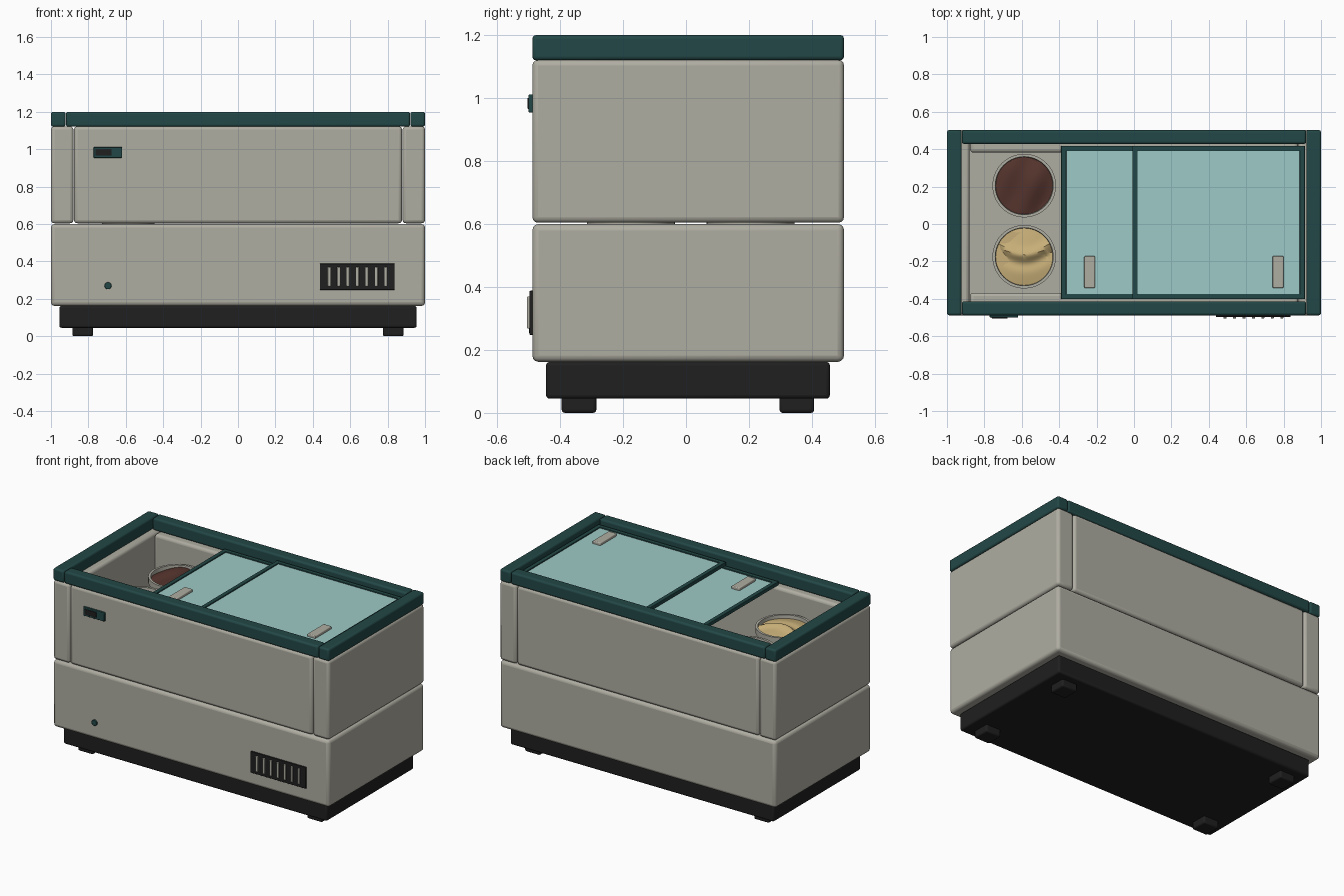
import bpy
import bmesh
import math

if "Cube" in bpy.data.objects:
    bpy.data.objects.remove(bpy.data.objects["Cube"])


def material(name, r, g, b):
    m = bpy.data.materials.new(name)
    m.use_nodes = True
    m.diffuse_color = (r, g, b, 1)
    m.node_tree.nodes["Principled BSDF"].inputs["Base Color"].default_value = (r, g, b, 1)
    return m


ENAMEL = material("warm grey enamel", 0.43, 0.42, 0.36)
TEAL = material("dark teal trim", 0.016, 0.064, 0.062)
BLACK = material("black plastic", 0.014, 0.014, 0.014)
GLASS = material("pale aqua glass", 0.34, 0.59, 0.57)
CHOCOLATE = material("chocolate ice cream", 0.09, 0.034, 0.026)
VANILLA = material("vanilla ice cream", 0.58, 0.43, 0.19)


def finish(name, bm, mat, bevel=0.0):
    """Turn a bmesh into a smooth-shaded object, with rounded edges if asked."""
    bmesh.ops.recalc_face_normals(bm, faces=bm.faces)
    mesh = bpy.data.meshes.new(name)
    bm.to_mesh(mesh)
    bm.free()
    mesh.materials.append(mat)
    ob = bpy.data.objects.new(name, mesh)
    bpy.context.collection.objects.link(ob)
    if bevel:
        mod = ob.modifiers.new("rounded edges", "BEVEL")
        mod.width = bevel
        mod.segments = 3
    bpy.ops.object.select_all(action="DESELECT")
    ob.select_set(True)
    bpy.context.view_layer.objects.active = ob
    bpy.ops.object.shade_smooth_by_angle()
    return ob


def box(name, x, y, z, mat, bevel=0.0):
    """Box from (low, high) ranges on each axis."""
    bm = bmesh.new()
    bmesh.ops.create_cube(bm, size=1)
    for v in bm.verts:
        v.co = [lo + (c + 0.5) * (hi - lo) for c, (lo, hi) in zip(v.co, (x, y, z))]
    return finish(name, bm, mat, bevel)


def lathe(name, profile, centre, mat, height=None, segments=40):
    """Spin (radius, z) points around a vertical axis; height adds surface relief."""
    bm = bmesh.new()
    rings = []
    for r, z in profile:
        ring = []
        for i in range(segments):
            a = math.tau * i / segments
            x, y = r * math.cos(a), r * math.sin(a)
            dz = height(x, y) if height else 0
            ring.append(bm.verts.new((centre[0] + x, centre[1] + y, z + dz)))
        rings.append(ring)
    for low, high in zip(rings, rings[1:]):
        for i in range(segments):
            j = (i + 1) % segments
            bm.faces.new((low[i], low[j], high[j], high[i]))
    bm.faces.new(rings[0])
    bm.faces.new(rings[-1])
    return finish(name, bm, mat)


FRONT, BACK = -0.488, 0.502
WALL = 0.12
DEPTH = (FRONT, BACK)

# Plinth and feet
box("plinth", (-0.955, 0.955), (-0.445, 0.457), (0.045, 0.162), BLACK, 0.012)
for side, sx in (("left", 0.83), ("right", -0.83)):
    for end, sy in (("front", -0.34), ("back", 0.352)):
        box(f"{end}_{side}_foot", (sx - 0.055, sx + 0.055), (sy - 0.055, sy + 0.055),
            (0, 0.06), BLACK, 0.01)

# Lower cabinet, then an open well of four walls on top of it
box("lower_cabinet", (-1, 1), DEPTH, (0.162, 0.6), ENAMEL, 0.02)
UPPER = (0.604, 1.122)
box("left_wall", (1 - WALL, 1), DEPTH, UPPER, ENAMEL, 0.018)
box("right_wall", (-1, WALL - 1), DEPTH, UPPER, ENAMEL, 0.018)
box("front_wall", (-0.877, 0.877), (FRONT, FRONT + WALL), UPPER, ENAMEL, 0.018)
box("back_wall", (-0.877, 0.877), (BACK - WALL, BACK), UPPER, ENAMEL, 0.018)

# Top rim
RIM = (1.12, 1.2)
box("left_rim", (0.922, 1), DEPTH, RIM, TEAL, 0.012)
box("right_rim", (-1, -0.922), DEPTH, RIM, TEAL, 0.012)
box("front_rim", (-0.92, 0.92), (FRONT, FRONT + 0.074), RIM, TEAL, 0.012)
box("back_rim", (-0.92, 0.92), (BACK - 0.074, BACK), RIM, TEAL, 0.012)


def sliding_lid(name, x0, x1, z, handle_x):
    """Glass pane in a slim frame, with a pull handle near the front."""
    y0, y1, bar = -0.402, 0.418, 0.028
    span = (z - 0.012, z + 0.012)
    box(name + "_glass", (x0 + 0.01, x1 - 0.01), (y0 + 0.01, y1 - 0.01),
        (z - 0.005, z + 0.005), GLASS)
    box(name + "_frame_start", (x0, x0 + bar), (y0, y1), span, TEAL, 0.003)
    box(name + "_frame_end", (x1 - bar, x1), (y0, y1), span, TEAL, 0.003)
    box(name + "_frame_front", (x0, x1), (y0, y0 + bar), span, TEAL, 0.003)
    box(name + "_frame_back", (x0, x1), (y1 - bar, y1), span, TEAL, 0.003)
    box(name + "_handle", (handle_x - 0.029, handle_x + 0.029), (-0.342, -0.172),
        (z, z + 0.022), ENAMEL, 0.005)


sliding_lid("lower_lid", -0.39, 0.53, 1.132, -0.237)
sliding_lid("upper_lid", -0.009, 0.914, 1.158, 0.77)


# Ice cream tubs standing in the well
def chocolate_relief(x, y):
    return 0.012 * math.sin(22 * x + 6) * math.cos(18 * y - 14 * x)


def vanilla_relief(x, y):
    ridge = y - 0.01 - 3 * x * x
    return 0.018 * math.exp(-(ridge / 0.03) ** 2) - 0.012 * math.exp(-((ridge + 0.05) / 0.03) ** 2)


TUB = [(0.14, 0.6), (0.155, 0.95), (0.17, 0.955), (0.17, 0.992), (0.155, 0.992), (0.15, 0.94)]
for flavour, y, mat, relief in (("chocolate", 0.205, CHOCOLATE, chocolate_relief),
                                ("vanilla", -0.175, VANILLA, vanilla_relief)):
    centre = (-0.587, y)
    lathe(flavour + "_tub", TUB, centre, ENAMEL)
    dome = [(0.153 * (1 - i / 14), 0.97 + 0.02 * math.sin(math.pi * i / 28)) for i in range(14)]
    lathe(flavour + "_ice_cream", dome, centre, mat, relief)

# Thermostat display
box("display_plate", (-0.772, -0.619), (-0.5, -0.48), (0.954, 1.012), TEAL, 0.004)
box("display_screen", (-0.762, -0.676), (-0.504, -0.49), (0.966, 1.001), BLACK, 0.002)

# Indicator button
bm = bmesh.new()
bmesh.ops.create_cone(bm, cap_ends=True, segments=24, radius1=0.019, radius2=0.019, depth=0.02)
button = finish("indicator_button", bm, TEAL, 0.003)
button.rotation_euler.x = math.pi / 2
button.location = (-0.695, -0.488, 0.27)

# Vent grille
box("vent_panel", (0.438, 0.838), (-0.497, -0.48), (0.248, 0.388), BLACK, 0.003)
for i in range(7):
    x = 0.487 + i * 0.0505
    box(f"vent_slat_{i + 1}", (x - 0.008, x + 0.008), (-0.505, -0.49), (0.268, 0.37), ENAMEL, 0.003)
